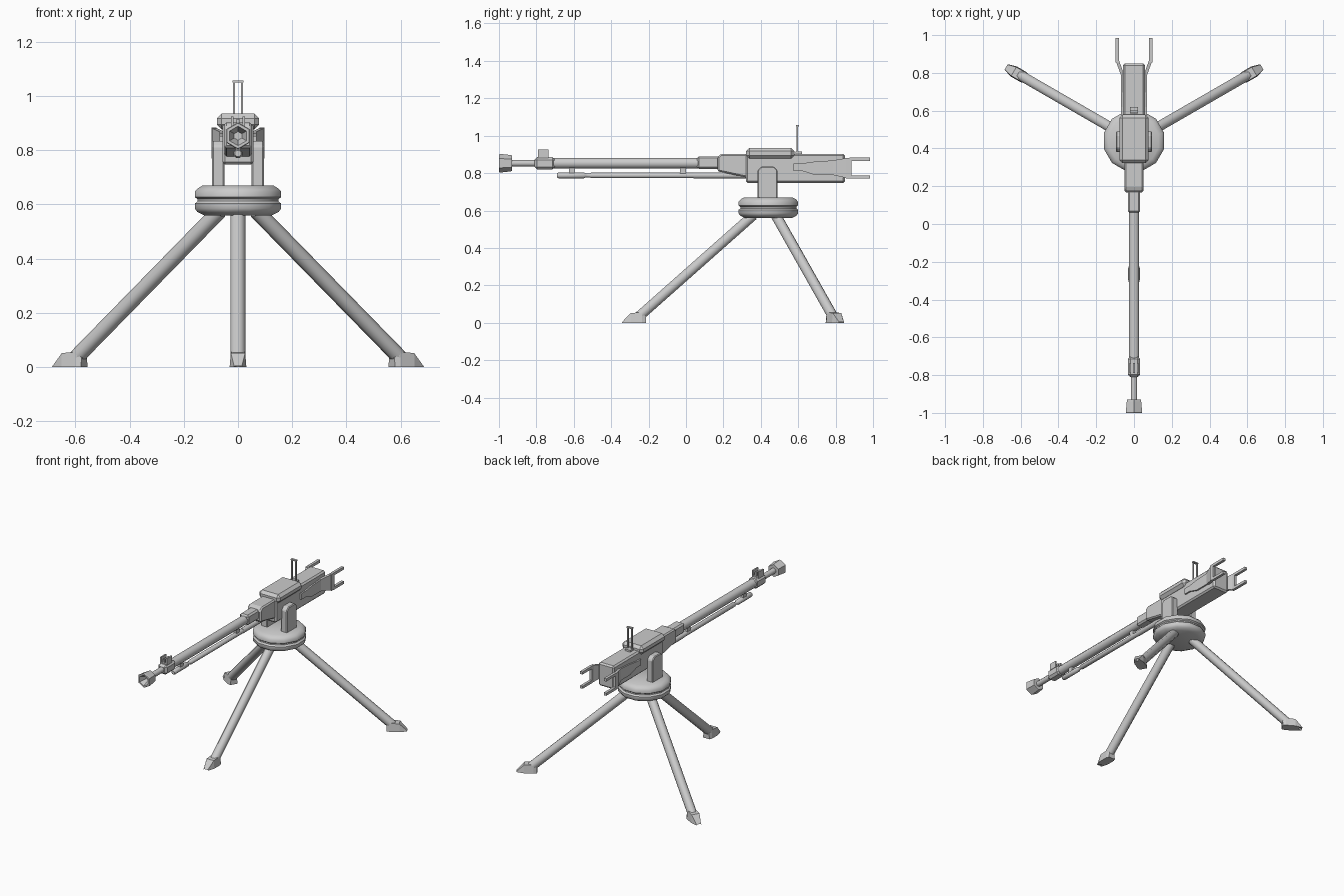
import bpy, bmesh
from math import pi, sin, cos, radians
from mathutils import Vector, Matrix

if "Cube" in bpy.data.objects:
    bpy.data.objects.remove(bpy.data.objects["Cube"])

def finish(name, bm, bevel=0, smooth=False, matrix=None):
    bmesh.ops.recalc_face_normals(bm, faces=bm.faces)
    if matrix:
        bmesh.ops.transform(bm, matrix=matrix, verts=bm.verts)
    me = bpy.data.meshes.new(name)
    bm.to_mesh(me)
    bm.free()
    ob = bpy.data.objects.new(name, me)
    bpy.context.collection.objects.link(ob)
    if bevel:
        m = ob.modifiers.new("bevel", 'BEVEL')
        m.width, m.segments, m.limit_method = bevel, 1, 'ANGLE'
        m.angle_limit = radians(40)
    if smooth:
        bpy.ops.object.select_all(action='DESELECT')
        bpy.context.view_layer.objects.active = ob
        ob.select_set(True)
        bpy.ops.object.shade_smooth_by_angle(angle=radians(46))
    return ob

def prism(name, pts, x0, x1, bevel=0, matrix=None):
    """Extrude a (y, z) side profile from x0 to x1."""
    bm = bmesh.new()
    f = bm.faces.new([bm.verts.new((x0, y, z)) for y, z in pts])
    new = bmesh.ops.extrude_face_region(bm, geom=[f])['geom']
    bmesh.ops.translate(bm, vec=(x1 - x0, 0, 0),
                        verts=[v for v in new if isinstance(v, bmesh.types.BMVert)])
    return finish(name, bm, bevel, matrix=matrix)

def box(name, x, y, z, bevel=0):
    return prism(name, [(y[0], z[0]), (y[1], z[0]), (y[1], z[1]), (y[0], z[1])], x[0], x[1], bevel)

def lathe(name, prof, n, start, axis, phase=0.5, smooth=True):
    """Closed solid from (distance, radius) rings along an axis."""
    bm = bmesh.new()
    rings = [[bm.verts.new((r * cos(2 * pi * (i + phase) / n), r * sin(2 * pi * (i + phase) / n), d))
              for i in range(n)] for d, r in prof]
    for a, b in zip(rings, rings[1:]):
        for i in range(n):
            bm.faces.new((a[i], a[(i + 1) % n], b[(i + 1) % n], b[i]))
    bm.faces.new(rings[0])
    bm.faces.new(rings[-1])
    axis = Vector(axis)
    if abs(axis.z) > 0.999:
        rot = Matrix.Identity(4)
    else:   # keep local x horizontal
        w = axis.normalized()
        u = Vector((0, 0, 1)).cross(w).normalized()
        rot = Matrix((u, w.cross(u), w)).transposed().to_4x4()
    return finish(name, bm, 0, smooth, Matrix.Translation(start) @ rot)

def rod(name, a, b, r, n=8):
    d = Vector(b) - Vector(a)
    return lathe(name, [(0, r), (d.length, r)], n, a, d)

HUB = Vector((0, 0.44, 0))
BZ = 0.853    # barrel axis height
GZ = 0.788    # gas tube axis height

# Turntable hub: two chamfered discs with a groove
lathe("hub_disc", [(0.56, 0.13), (0.572, 0.155), (0.585, 0.165), (0.603, 0.165), (0.612, 0.155),
                   (0.62, 0.155), (0.627, 0.165), (0.647, 0.165), (0.66, 0.153), (0.67, 0.135)],
      12, HUB, (0, 0, 1), 0.5)

# Three legs with notched spade feet
for name, ang in (("front", -90), ("left_rear", 150), ("right_rear", 30)):
    d = Vector((cos(radians(ang)), sin(radians(ang)), 0))
    rod(name + "_leg", HUB + d * 0.08 + Vector((0, 0, 0.575)),
        HUB + d * 0.70 + Vector((0, 0, 0.026)), 0.029)
    bm = bmesh.new()
    half = [(0.655, 0.024), (0.675, 0.031), (0.735, 0.031), (0.782, 0.017), (0.76, 0.006)]
    tops = [0.035, 0.056, 0.052, 0.004, 0.022]
    plan = [(r, w, h) for (r, w), h in zip(half, tops)]
    plan += [(r, -w, h) for r, w, h in reversed(plan)]
    low = [bm.verts.new((r, w, 0)) for r, w, h in plan]
    top = [bm.verts.new((r, w * 0.85, h)) for r, w, h in plan]
    n = len(plan)
    for i in range(n):
        bm.faces.new((low[i], low[(i + 1) % n], top[(i + 1) % n], top[i]))
    bm.faces.new(low)
    for i in range(4):
        bm.faces.new((top[i], top[i + 1], top[n - 2 - i], top[n - 1 - i]))
    finish(name + "_foot", bm, 0, False, Matrix.Translation(HUB) @ Matrix.Rotation(radians(ang), 4, 'Z'))

# Receiver body, nose and top cover
box("receiver_body", (-0.058, 0.058), (0.32, 0.85), (0.747, 0.903), 0.01)
prism("receiver_nose", [(0.168, 0.81), (0.33, 0.775), (0.33, 0.903), (0.187, 0.903), (0.168, 0.885)],
      -0.05, 0.05, 0.008)
box("feed_cover", (-0.078, 0.078), (0.322, 0.58), (0.877, 0.935), 0.018)
box("barrel_collar", (-0.033, 0.033), (0.06, 0.18), (0.822, 0.89), 0.01)

# Barrel, stepped towards the muzzle
FWD = (0, -1, 0)
lathe("barrel", [(-0.10, 0.029), (0.71, 0.029), (0.71, 0.018), (0.95, 0.018)], 10, (0, 0, BZ), FWD)
# Hexagonal flared muzzle with a conical recess
lathe("muzzle_brake", [(0.93, 0.042), (0.94, 0.044), (0.995, 0.05), (1.0, 0.047), (1.0, 0.036), (0.955, 0.016)],
      6, (0, 0, BZ), FWD, 0.5, False)
# Front sight block with protective ears
box("front_sight_block", (-0.033, 0.033), (-0.81, -0.70), (0.82, 0.885), 0.014)
box("front_sight_base", (-0.025, 0.025), (-0.79, -0.735), (0.88, 0.892))
box("front_sight_post", (-0.005, 0.005), (-0.79, -0.735), (0.89, 0.915))
for s, side in ((-1, "left"), (1, "right")):
    box(side + "_front_sight_ear", sorted((s * 0.016, s * 0.025)), (-0.79, -0.735), (0.885, 0.925))

# Gas tube under the barrel with hangers
lathe("gas_tube", [(-0.32, 0.018), (-0.04, 0.018), (-0.04, 0.016), (0.505, 0.016), (0.515, 0.011),
                   (0.535, 0.011), (0.545, 0.017), (0.68, 0.017), (0.69, 0.012)], 8, (0, 0, GZ), FWD)
for i, y in enumerate((-0.61, -0.015)):
    box(f"gas_tube_hanger_{i}", (-0.01, 0.01), (y - 0.016, y + 0.016), (0.795, 0.835))

# Rear leaf sight
box("rear_sight_base", (-0.02, 0.02), (0.585, 0.62), (0.895, 0.915))
for x in (-0.0145, 0.0145):
    box("rear_sight_post", (x - 0.0035, x + 0.0035), (0.59, 0.6), (0.90, 1.055))
box("rear_sight_bar", (-0.02, 0.02), (0.587, 0.603), (1.05, 1.058))

# Paired parts: yoke uprights and spade grips
for s, side in ((-1, "left"), (1, "right")):
    prism(side + "_yoke_upright", [(0.382, 0.65), (0.49, 0.65), (0.49, 0.815), (0.47, 0.835),
                                   (0.402, 0.835), (0.382, 0.815)], s * 0.05, s * 0.096, 0.005)
    # Side plate widening to the rear, then bending outwards
    prism(side + "_grip_plate", [(0.575, 0.812), (0.62, 0.812), (0.69, 0.79), (0.79, 0.79),
                                 (0.79, 0.868), (0.69, 0.862), (0.62, 0.852), (0.575, 0.852)],
          s * 0.05, s * 0.068)
    shear = Matrix.Identity(4)
    shear[0][1], shear[0][3] = s * 0.36, -s * 0.36 * 0.785
    prism(side + "_grip_bend", [(0.785, 0.79), (0.865, 0.772), (0.865, 0.882), (0.785, 0.868)],
          s * 0.05, s * 0.068, matrix=shear)
    xs = sorted((s * 0.079, s * 0.097))
    box(side + "_grip_frame", xs, (0.855, 0.885), (0.772, 0.882))
    box(side + "_grip_upper_arm", xs, (0.875, 0.985), (0.866, 0.884))
    box(side + "_grip_lower_arm", xs, (0.875, 0.985), (0.77, 0.788))
    rod(side + "_grip_handle", (s * 0.088, 0.982, 0.762), (s * 0.088, 0.982, 0.895), 0.018)
